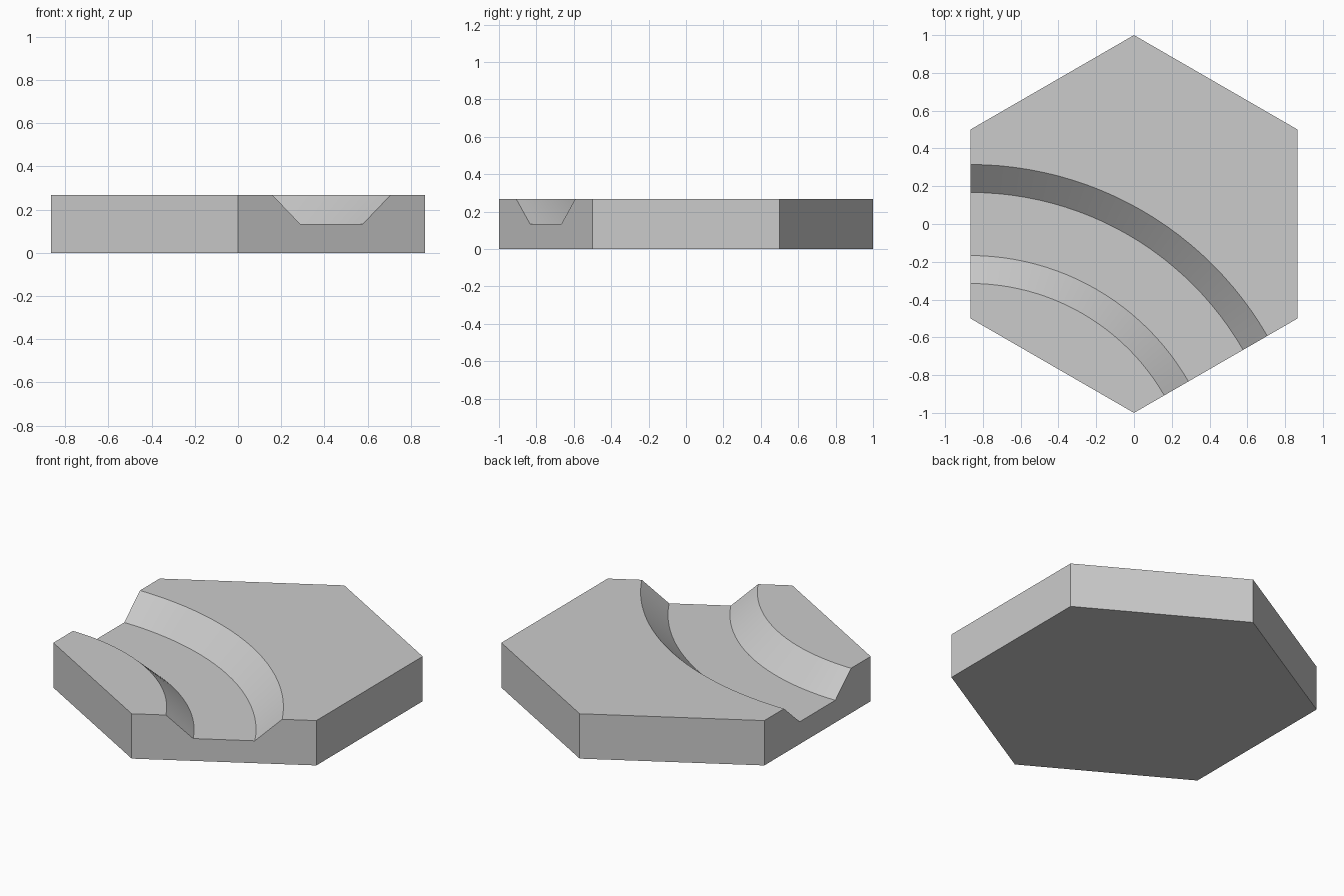
import bpy
import bmesh
from math import radians, sin, cos

HEIGHT = 0.267
FLOOR = 0.133          # channel floor height
FLOOR_HALF = 0.167     # half width of the channel floor
TOP_HALF = 0.315       # half width of the channel at the top
BEND = 1.5             # centreline radius of the bend
CENTRE = (-0.866, -1.5)

cube = bpy.data.objects.get("Cube")
if cube:
    bpy.data.objects.remove(cube, do_unlink=True)

grey = bpy.data.materials.new("stone_grey")
grey.use_nodes = True
colour = (0.6, 0.6, 0.6, 1)
grey.diffuse_color = colour
grey.node_tree.nodes["Principled BSDF"].inputs["Base Color"].default_value = colour


def add_object(name, bm):
    bmesh.ops.recalc_face_normals(bm, faces=bm.faces)
    mesh = bpy.data.meshes.new(name)
    bm.to_mesh(mesh)
    bm.free()
    mesh.materials.append(grey)
    obj = bpy.data.objects.new(name, mesh)
    bpy.context.collection.objects.link(obj)
    return obj


# Hexagonal slab with corners at the front and back
bm = bmesh.new()
corners = [radians(30 + 60 * i) for i in range(6)]
base = bm.faces.new([bm.verts.new((cos(a), sin(a), 0)) for a in corners])
top = bmesh.ops.extrude_face_region(bm, geom=[base], use_keep_orig=True)["geom"]
bmesh.ops.translate(bm, vec=(0, 0, HEIGHT),
                    verts=[v for v in top if isinstance(v, bmesh.types.BMVert)])
tile = add_object("hex_tile", bm)

# Curved channel cutter: a trapezoid swept round the bend, sloping on past the top
rise = 2 * (HEIGHT - FLOOR)
wide = 2 * TOP_HALF - FLOOR_HALF
profile = [(-FLOOR_HALF, FLOOR), (FLOOR_HALF, FLOOR),
           (wide, FLOOR + rise), (-wide, FLOOR + rise)]
bm = bmesh.new()
rings = []
for step in range(-4, 29):
    a = radians(30 + 2.5 * step)
    rings.append([bm.verts.new((CENTRE[0] + (BEND + r) * cos(a),
                                CENTRE[1] + (BEND + r) * sin(a), z))
                  for r, z in profile])
for near, far in zip(rings, rings[1:]):
    for i in range(4):
        j = (i + 1) % 4
        bm.faces.new((near[i], near[j], far[j], far[i]))
bm.faces.new(rings[0])
bm.faces.new(rings[-1])
cutter = add_object("channel_cutter", bm)
cutter.hide_render = True

# Carve the channel, then smooth only the bending walls
bpy.ops.object.select_all(action='DESELECT')
tile.select_set(True)
bpy.context.view_layer.objects.active = tile
carve = tile.modifiers.new("carve_channel", 'BOOLEAN')
carve.operation = 'DIFFERENCE'
carve.solver = 'EXACT'
carve.object = cutter
bpy.ops.object.modifier_apply(modifier=carve.name)
bpy.data.objects.remove(cutter, do_unlink=True)
bpy.ops.object.shade_smooth_by_angle(angle=radians(30))
